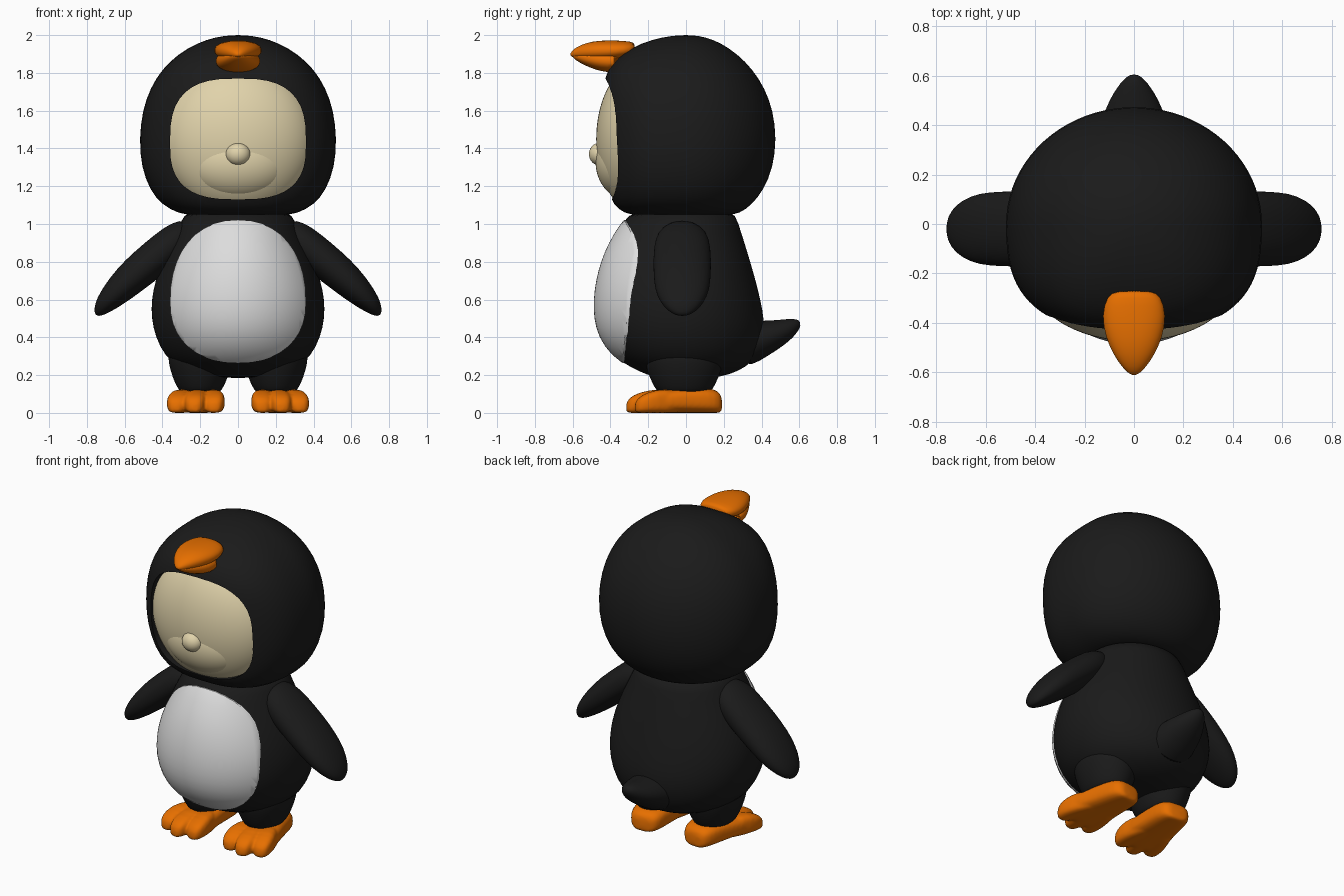
import bpy, bmesh, math
from mathutils import Vector, Matrix

if "Cube" in bpy.data.objects:
    bpy.data.objects.remove(bpy.data.objects["Cube"])


def material(name, rgb):
    m = bpy.data.materials.new(name)
    m.diffuse_color = (*rgb, 1)
    m.use_nodes = True
    m.node_tree.nodes["Principled BSDF"].inputs["Base Color"].default_value = m.diffuse_color
    return m


BLACK = material("black plush", (0.0105, 0.0105, 0.0105))
ORANGE = material("orange", (0.80, 0.16, 0.0))
CREAM = material("cream", (0.75, 0.65, 0.405))
WHITE = material("white", (0.72, 0.72, 0.72))
SEG = 40


def sgnpow(v, e):
    return math.copysign(abs(v) ** e, v)


def section(c, u, v, n=2.0, back=None):
    """Superellipse ring about c; back is the depth vector of the plain elliptic other half."""
    c, u, v = Vector(c), Vector(u), Vector(v)
    pts = []
    for i in range(SEG):
        a = 2 * math.pi * i / SEG
        s, k = math.sin(a), math.cos(a)
        if s < 0 and back is not None:
            pts.append(c + u * k + Vector(back) * -s)
        else:
            pts.append(c + u * sgnpow(k, 2 / n) + v * sgnpow(s, 2 / n))
    return pts


def fill(bm, rings):
    rows = [[bm.verts.new(p) for p in r] for r in rings]
    for a, b in zip(rows, rows[1:]):
        for i in range(SEG):
            j = (i + 1) % SEG
            bm.faces.new((a[i], a[j], b[j], b[i]))
    bm.faces.new(rows[0])
    bm.faces.new(rows[-1])


def make(name, lofts, mat, sub=1):
    bm = bmesh.new()
    for rings in lofts:
        fill(bm, rings)
    bmesh.ops.recalc_face_normals(bm, faces=bm.faces)
    me = bpy.data.meshes.new(name)
    bm.to_mesh(me)
    bm.free()
    me.materials.append(mat)
    ob = bpy.data.objects.new(name, me)
    bpy.context.collection.objects.link(ob)
    if sub:
        ob.modifiers.new("round", 'SUBSURF').levels = sub
    return ob


def bake(ob, angle=40):
    """Apply the modifiers, then smooth with sharp edges kept."""
    bpy.context.view_layer.update()
    dg = bpy.context.evaluated_depsgraph_get()
    me = bpy.data.meshes.new_from_object(ob.evaluated_get(dg))
    ob.modifiers.clear()
    ob.data = me
    me.polygons.foreach_set("use_smooth", [True] * len(me.polygons))
    me.set_sharp_from_angle(angle=math.radians(angle))
    return ob


def cut(ob, cutter, op):
    m = ob.modifiers.new("cut", 'BOOLEAN')
    m.object, m.operation, m.solver = cutter, op, 'EXACT'
    bake(ob)
    bpy.data.objects.remove(cutter)


def upright(rows, n, grow=0.0):
    """Rows of z, half width, front depth, back depth."""
    return [section((0, 0, z), (hx + grow, 0, 0), (0, -f - grow, 0), n, (0, b + grow, 0))
            for z, hx, f, b in rows]


def window(name, z, hx, up, down, n, y0, y1, mat):
    """Rounded prism along y, with its own height above and below z."""
    return make(name, [[[Vector((p.x, y, z + p.y * (up if p.y > 0 else down)))
                         for p in section((0, 0, 0), (hx, 0, 0), (0, 1, 0), n)]
                        for y in (y0, y1)]], mat, 0)


# Hood with the face opening
hood = make("hood", [upright([
    (1.045, 0.24, 0.26, 0.22), (1.055, 0.31, 0.32, 0.28), (1.10, 0.40, 0.385, 0.345),
    (1.18, 0.465, 0.41, 0.41), (1.30, 0.51, 0.425, 0.46), (1.45, 0.522, 0.435, 0.478),
    (1.60, 0.505, 0.44, 0.46), (1.72, 0.463, 0.44, 0.415), (1.82, 0.40, 0.415, 0.35),
    (1.90, 0.315, 0.345, 0.27), (1.96, 0.21, 0.23, 0.18), (1.99, 0.115, 0.12, 0.10),
    (2.0, 0.03, 0.03, 0.03)], 2.7, 0.003)], BLACK)
cut(hood, window("face_cutter", 1.43, 0.36, 0.34, 0.30, 2.8, -0.8, -0.22, BLACK), 'DIFFERENCE')


# Face cushion with muzzle and nose
def ball(name, c, r, mat):
    c = Vector(c)
    rings = []
    for i in range(1, 24):
        t = math.pi * i / 24
        k = math.sin(t)
        rings.append(section(c + Vector((0, 0, -r[2] * math.cos(t))),
                             (r[0] * k, 0, 0), (0, r[1] * k, 0)))
    return bake(make(name, [rings], mat))


ball("face", (0, -0.23, 1.45), (0.412, 0.247, 0.41), CREAM)
ball("muzzle", (0, -0.295, 1.33), (0.29, 0.185, 0.21), CREAM)
ball("nose", (0, -0.458, 1.37), (0.066, 0.056, 0.06), CREAM)

# Body and the white belly patch
BODY = [(0.185, 0.15, 0.14, 0.14), (0.20, 0.22, 0.20, 0.22), (0.24, 0.31, 0.29, 0.315),
        (0.30, 0.385, 0.385, 0.375), (0.40, 0.435, 0.455, 0.41), (0.50, 0.457, 0.48, 0.412),
        (0.60, 0.457, 0.482, 0.392), (0.70, 0.436, 0.469, 0.367), (0.80, 0.40, 0.443, 0.338),
        (0.90, 0.352, 0.402, 0.308), (1.0, 0.305, 0.34, 0.275), (1.09, 0.27, 0.27, 0.25)]
bake(make("body", [upright(BODY, 2, 0.003)], BLACK))
belly = make("belly", [upright(BODY, 2, 0.010)], WHITE)
cut(belly, window("belly_cutter", 0.585, 0.36, 0.435, 0.32, 2.25, -0.8, -0.15, WHITE), 'INTERSECT')

# Tail
bake(make("tail", [[section((0, y, z), (hx, 0, 0), (0, -hz * 0.3, hz)) for y, z, hx, hz in [
    (0.26, 0.36, 0.17, 0.13), (0.36, 0.38, 0.145, 0.105), (0.44, 0.405, 0.125, 0.083),
    (0.50, 0.425, 0.10, 0.066), (0.55, 0.447, 0.07, 0.05), (0.585, 0.466, 0.042, 0.032),
    (0.605, 0.477, 0.015, 0.012)]]], BLACK))


# Beak on top of the hood
def beak(name, rows):
    bake(make(name, [[section((0, y, z), (hx, 0, 0), (0, 0, hz), 2.2) for y, z, hx, hz in rows]],
              ORANGE))


beak("upper_beak", [(-0.27, 1.93, 0.07, 0.025), (-0.29, 1.925, 0.11, 0.042),
                    (-0.37, 1.918, 0.132, 0.054), (-0.46, 1.917, 0.115, 0.055),
                    (-0.53, 1.914, 0.083, 0.045), (-0.58, 1.907, 0.048, 0.03),
                    (-0.605, 1.90, 0.022, 0.015), (-0.612, 1.897, 0.006, 0.004)])
beak("lower_beak", [(-0.34, 1.86, 0.12, 0.058), (-0.42, 1.862, 0.12, 0.06),
                    (-0.48, 1.868, 0.102, 0.051), (-0.54, 1.878, 0.072, 0.037),
                    (-0.585, 1.888, 0.038, 0.02), (-0.602, 1.892, 0.014, 0.008)])

# Paired limbs
for s, side in ((-1, "left"), (1, "right")):
    # Flipper arm: distance along, half thickness, half depth
    base, tip = Vector((0.25 * s, -0.02, 0.985)), Vector((0.752 * s, -0.02, 0.52))
    nrm = Vector((0.68 * s, 0, 0.73))
    arm = []
    for t, th, d, bow in [(0, 0.05, 0.07, 0), (0.06, 0.075, 0.115, 0), (0.16, 0.092, 0.145, 0.004),
                          (0.35, 0.097, 0.153, 0.007), (0.55, 0.093, 0.152, 0.015),
                          (0.72, 0.08, 0.146, 0.015), (0.85, 0.062, 0.12, 0.012),
                          (0.94, 0.042, 0.083, 0.008), (0.985, 0.022, 0.045, 0.002),
                          (1.0, 0.007, 0.015, 0)]:
        arm.append(section(base.lerp(tip, t) + nrm * bow, nrm * th, (0, d, 0), 2.15))
    bake(make(side + "_arm", [arm], BLACK))

    # Leg
    bake(make(side + "_leg", [[section((0.2 * s, -0.01, z), (hx, 0, 0), (0, hy, 0))
                               for z, hx, hy in [(0.10, 0.10, 0.13), (0.125, 0.115, 0.15),
                                                 (0.16, 0.135, 0.17), (0.22, 0.157, 0.195),
                                                 (0.30, 0.175, 0.22), (0.38, 0.16, 0.20)]]],
              BLACK))

    # Webbed foot: sole with three toes, fused
    def sole(rows):
        return [section((x, y, h / 2), (hx, 0, 0), (0, 0, h / 2), 3) for x, y, hx, h in rows]

    lofts = [sole([(0, 0.19, 0.05, 0.08), (0, 0.175, 0.085, 0.115), (0, 0.12, 0.108, 0.134),
                   (0, 0.02, 0.118, 0.136), (0, -0.1, 0.138, 0.13), (0, -0.19, 0.145, 0.10),
                   (0, -0.245, 0.12, 0.06)])]
    for k in (-1, 0, 1):
        reach = 0.32 if k == 0 else 0.285
        lofts.append(sole([(k * 0.05, 0.0, 0.04, 0.10), (k * 0.085, -0.12, 0.057, 0.134),
                           (k * 0.098, -reach + 0.07, 0.059, 0.11),
                           (k * 0.10, -reach + 0.02, 0.048, 0.082),
                           (k * 0.10, -reach, 0.022, 0.05)]))
    turn = Matrix.Translation((0.20 * s, 0, 0)) @ Matrix.Rotation(0.11 * s, 4, 'Z')
    foot = make(side + "_foot", [[[turn @ p for p in r] for r in l] for l in lofts], ORANGE)
    rm = foot.modifiers.new("fuse", 'REMESH')
    rm.mode, rm.voxel_size = 'VOXEL', 0.009
    sm = foot.modifiers.new("soften", 'SMOOTH')
    sm.factor, sm.iterations = 0.5, 7
    bake(foot, 60)
    if not foot.data.materials:
        foot.data.materials.append(ORANGE)
